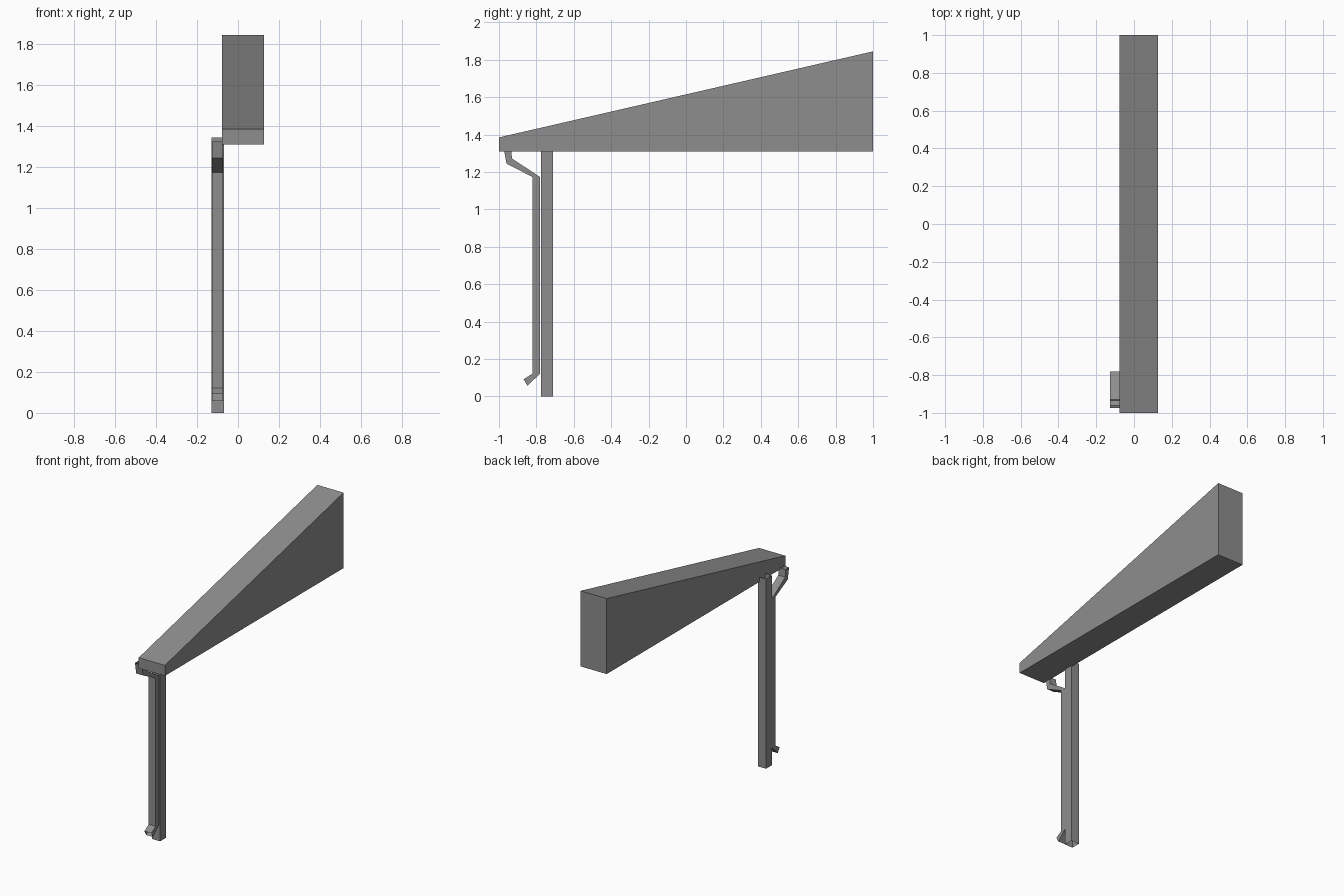
import bpy
import bmesh

cube = bpy.data.objects.get("Cube")
if cube:
    bpy.data.objects.remove(cube, do_unlink=True)

grey = bpy.data.materials.new("plain grey")
grey.use_nodes = True
colour = (0.27, 0.27, 0.27, 1)
grey.diffuse_color = colour
grey.node_tree.nodes["Principled BSDF"].inputs["Base Color"].default_value = colour


def finish(name, bm):
    bmesh.ops.recalc_face_normals(bm, faces=bm.faces)
    mesh = bpy.data.meshes.new(name)
    bm.to_mesh(mesh)
    bm.free()
    mesh.materials.append(grey)
    obj = bpy.data.objects.new(name, mesh)
    bpy.context.collection.objects.link(obj)


def prism(name, profile, x0, x1):
    """Closed solid: a side profile (y, z) extruded along x."""
    bm = bmesh.new()
    face = bm.faces.new([bm.verts.new((x0, y, z)) for y, z in profile])
    moved = bmesh.ops.extrude_face_region(bm, geom=[face])["geom"]
    verts = [v for v in moved if isinstance(v, bmesh.types.BMVert)]
    bmesh.ops.translate(bm, verts=verts, vec=(x1 - x0, 0, 0))
    finish(name, bm)


def open_tube(name, outer, inner, x0, x1):
    """Four-sided duct with open ends, through matching (y, z) edge points."""
    bm = bmesh.new()
    rings = []
    for (yo, zo), (yi, zi) in zip(outer, inner):
        corners = ((x0, yo, zo), (x1, yo, zo), (x1, yi, zi), (x0, yi, zi))
        rings.append([bm.verts.new(c) for c in corners])
    for a, b in zip(rings, rings[1:]):
        for i in range(4):
            j = (i + 1) % 4
            bm.faces.new((a[i], a[j], b[j], b[i]))
    finish(name, bm)


# Sloping roof wedge
prism("roof_wedge", [(-1, 1.31), (1, 1.31), (1, 1.845), (-1, 1.385)], -0.078, 0.127)

# Hollow square support post
open_tube("support_post", [(-0.775, 0), (-0.775, 1.345)],
          [(-0.71, 0), (-0.71, 1.345)], -0.13, -0.068)

# Bent drain pipe, from the spout up to the inlet
open_tube("drain_pipe",
          [(-0.868, 0.092), (-0.82, 0.122), (-0.82, 1.173), (-0.96, 1.245), (-0.974, 1.325)],
          [(-0.848, 0.057), (-0.78, 0.122), (-0.78, 1.173), (-0.93, 1.272), (-0.936, 1.325)],
          -0.126, -0.072)
